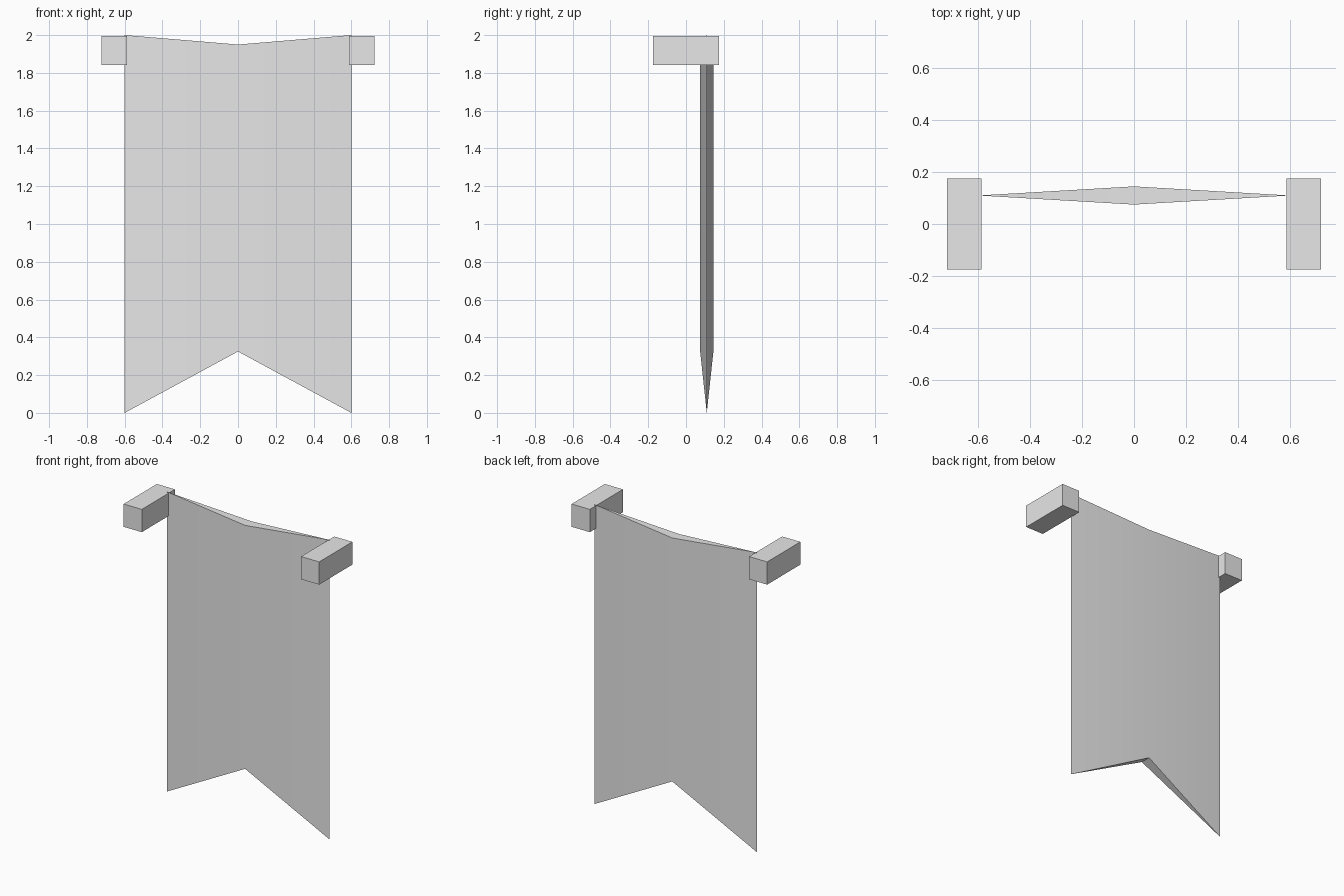
import bpy
import bmesh
import math

cube = bpy.data.objects.get("Cube")
if cube:
    bpy.data.objects.remove(cube, do_unlink=True)

grey = bpy.data.materials.new("plain_grey")
grey.use_nodes = True
colour = (0.8, 0.8, 0.8, 1)
grey.diffuse_color = colour
grey.node_tree.nodes["Principled BSDF"].inputs["Base Color"].default_value = colour


def add_object(name, bm):
    bmesh.ops.recalc_face_normals(bm, faces=bm.faces)
    mesh = bpy.data.meshes.new(name)
    bm.to_mesh(mesh)
    bm.free()
    mesh.materials.append(grey)
    obj = bpy.data.objects.new(name, mesh)
    bpy.context.collection.objects.link(obj)
    return obj


# Hanging cloth: thin diamond section, dipped top edge, swallowtail bottom
WIDTH, DEPTH, Y = 0.6, 0.035, 0.11
plan = [(-WIDTH, Y), (0, Y - DEPTH), (WIDTH, Y), (0, Y + DEPTH)]
bm = bmesh.new()
top = [bm.verts.new((x, y, 2.0 if x else 1.95)) for x, y in plan]
bottom = [bm.verts.new((x, y, 0.0 if x else 0.325)) for x, y in plan]
for i in range(4):
    j = (i + 1) % 4
    bm.faces.new((bottom[i], bottom[j], top[j], top[i]))
for ring in (top, bottom):
    left, front, right, back = ring
    bm.faces.new((left, front, back))
    bm.faces.new((front, right, back))
cloth = add_object("banner_cloth", bm)
bpy.ops.object.select_all(action="DESELECT")
cloth.select_set(True)
bpy.context.view_layer.objects.active = cloth
bpy.ops.object.shade_smooth_by_angle(angle=math.radians(30))

# Support blocks at the two upper corners
for side, name in ((1, "left_support"), (-1, "right_support")):
    bm = bmesh.new()
    bmesh.ops.create_cube(bm, size=1)
    bmesh.ops.scale(bm, vec=(0.134, 0.35, 0.152), verts=bm.verts)
    bmesh.ops.translate(bm, vec=(side * 0.655, 0, 1.919), verts=bm.verts)
    add_object(name, bm)
